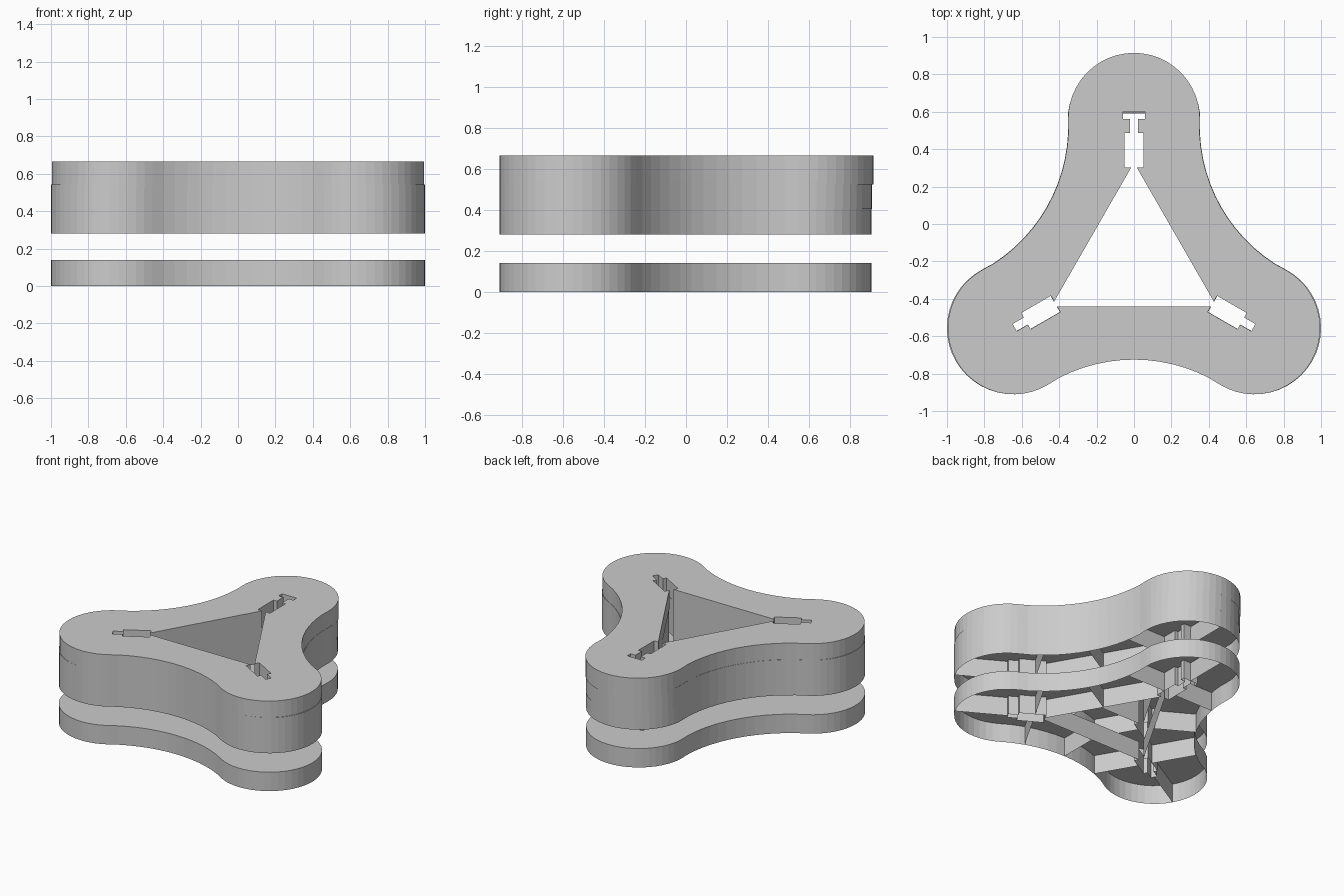
import bpy, bmesh
from math import sin, cos, pi, radians, sqrt, atan2

if "Cube" in bpy.data.objects:
    bpy.data.objects.remove(bpy.data.objects["Cube"])

CY = -0.184          # centre of the three-fold symmetry
LOBE_D, LOBE_R = 0.745, 0.354
ARC_D, ARC_R = 1.416, 0.875
HEIGHT = 0.14


def polar(k, r, t):
    """Point in the frame of lobe k: r outward, t sideways (anticlockwise)."""
    a = radians(90 + 120 * k)
    return (r * cos(a) - t * sin(a), CY + r * sin(a) + t * cos(a))


def outer_profile():
    pts = []
    half = radians(91.7)
    for k in range(3):
        # convex lobe end
        for i in range(25):
            a = -half + 2 * half * i / 24
            pts.append(polar(k, LOBE_D + LOBE_R * cos(a), LOBE_R * sin(a)))
        # concave side towards the next lobe
        lim = atan2(0.46, 0.744)
        for i in range(1, 14):
            a = lim - 2 * lim * i / 14
            pts.append(polar(k + 0.5, ARC_D - ARC_R * cos(a), -ARC_R * sin(a)))
    return pts


def inner_profile():
    pts = []
    for k in range(3):
        # half outline of the corner slot; only the back one ends in a T
        h = [(0.486, 0.015), (0.486, 0.05), (0.67, 0.05), (0.67, 0.022)]
        h += [(0.745, 0.022), (0.745, 0.06), (0.785, 0.06)] if k == 0 else [(0.74, 0.022)]
        pts += [polar(k, r, -t) for r, t in h]
        pts += [polar(k, r, t) for r, t in reversed(h)]
    return pts


def rib(bm, z, p, q):
    vs = [bm.verts.new((*c, zz)) for c, zz in
          ((p, z), (q, z), (q, z + HEIGHT), (p, z + HEIGHT))]
    bm.faces.new(vs)


def layer(name, z, sx, dy):
    bm = bmesh.new()
    rims = []
    for prof in (outer_profile(), inner_profile()):
        vs = [bm.verts.new((x, y, z + HEIGHT)) for x, y in prof]
        rims.append(vs)
        for a, b in zip(vs, vs[1:] + vs[:1]):
            bm.edges.new((a, b))
    # top plate with the cut-out
    bmesh.ops.triangle_fill(bm, edges=bm.edges[:], use_beauty=True, normal=(0, 0, 1))
    for f in bm.faces:
        f.normal_update()
        if f.normal.z < 0:
            f.normal_flip()
    # thin outer and inner walls, open underneath
    for vs, flip in ((rims[0], False), (rims[1], True)):
        low = [bm.verts.new((v.co.x, v.co.y, z)) for v in vs]
        n = len(vs)
        for i in range(n):
            j = (i + 1) % n
            bm.faces.new((low[i], low[j], vs[j], vs[i]))
    # stiffening ribs
    for k in range(3):
        rib(bm, z, polar(k + 0.5, 0.256, 0), polar(k + 0.5, 0.541, 0))
        rib(bm, z, polar(k, 0.785 if k == 0 else 0.74, 0), polar(k, LOBE_D + LOBE_R, 0))
        for s in (-1, 1):
            rib(bm, z, polar(k, 0.56, 0.05 * s), polar(k, 0.56, 0.362 * s))
    # small fit difference between layers
    for v in bm.verts:
        v.co.x *= sx
        if v.co.y > 0.6:
            v.co.y += dy
    me = bpy.data.meshes.new(name)
    bm.to_mesh(me)
    bm.free()
    bpy.context.collection.objects.link(bpy.data.objects.new(name, me))


layer("base_layer", 0.0, 1.001, -0.01)
layer("lower_body_layer", 0.28, 1.001, -0.01)
layer("middle_body_layer", 0.404, 1.001, -0.006)
layer("top_layer", 0.525, 0.996, 0.0)
